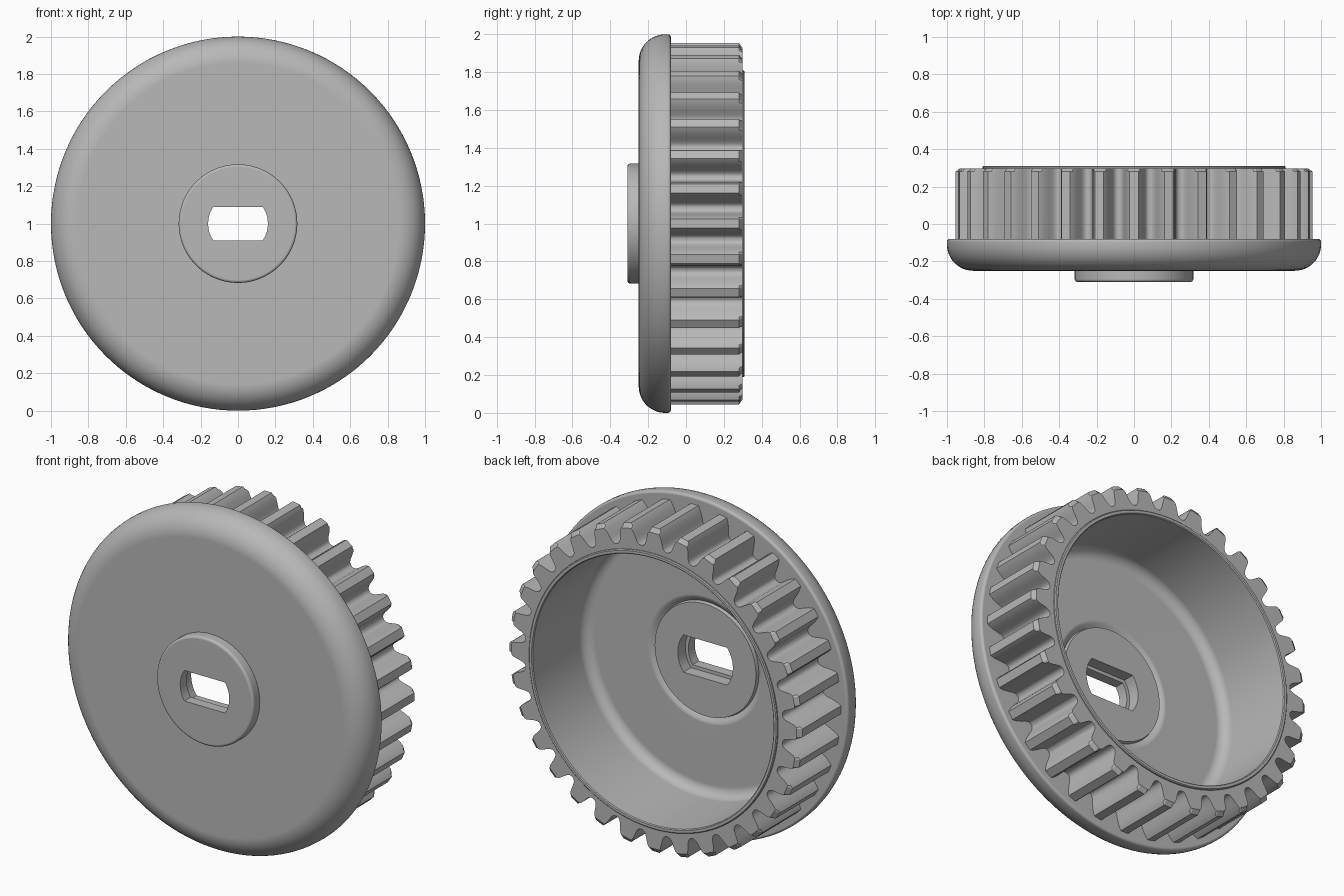
import bpy, bmesh
from math import sin, cos, pi, radians, asin

cube = bpy.data.objects.get("Cube")
if cube:
    bpy.data.objects.remove(cube, do_unlink=True)

grey = bpy.data.materials.new("plain grey")
grey.use_nodes = True
colour = (0.48, 0.48, 0.48, 1)
grey.diffuse_color = colour
grey.node_tree.nodes["Principled BSDF"].inputs["Base Color"].default_value = colour


def polar(r, a, y):
    return (r * cos(a), y, 1 + r * sin(a))


def arc(cr, cy, r, start, end, n=8):
    angles = [radians(start + (end - start) * i / n) for i in range(n + 1)]
    return [(cr + r * cos(a), cy + r * sin(a)) for a in angles]


def finish(bm, name):
    bmesh.ops.recalc_face_normals(bm, faces=bm.faces)
    mesh = bpy.data.meshes.new(name)
    bm.to_mesh(mesh)
    bm.free()
    mesh.materials.append(grey)
    obj = bpy.data.objects.new(name, mesh)
    bpy.context.collection.objects.link(obj)
    return obj


def activate(obj):
    bpy.ops.object.select_all(action='DESELECT')
    obj.select_set(True)
    bpy.context.view_layer.objects.active = obj


def bridge(bm, a, b):
    n = len(a)
    for i in range(n):
        j = (i + 1) % n
        bm.faces.new((a[i], a[j], b[j], b[i]))


def lathe(name, profile, steps=128):
    """Turn (radius, y) points about the wheel axis, closing both ends flat."""
    bm = bmesh.new()
    rings = [[bm.verts.new(polar(r, 2 * pi * i / steps, y)) for i in range(steps)]
             for r, y in profile]
    for a, b in zip(rings, rings[1:]):
        bridge(bm, a, b)
    bm.faces.new(rings[0])
    bm.faces.new(rings[-1])
    return finish(bm, name)


def slot_cutter(name, radius, half_height, y0, y1):
    """Round hole with two flats."""
    a = asin(half_height / radius)
    angles = [-a + 2 * a * i / 8 for i in range(9)]
    angles += [pi + t for t in angles]
    bm = bmesh.new()
    ends = [[bm.verts.new(polar(radius, t, y)) for t in angles] for y in (y0, y1)]
    bridge(bm, *ends)
    for end in ends:
        bm.faces.new(end)
    obj = finish(bm, name)
    obj.hide_render = True
    return obj


def cut(obj, cutter):
    activate(obj)
    mod = obj.modifiers.new("slot", 'BOOLEAN')
    mod.operation = 'DIFFERENCE'
    mod.solver = 'EXACT'
    mod.object = cutter
    bpy.ops.object.modifier_apply(modifier=mod.name)
    bpy.data.objects.remove(cutter, do_unlink=True)


def smooth(obj):
    activate(obj)
    bpy.ops.object.shade_smooth_by_angle(angle=radians(30))
    mod = obj.modifiers.new("flat face normals", 'WEIGHTED_NORMAL')
    mod.keep_sharp = True


# Flange, front boss and hollow cup in one turned profile
profile = arc(0.302, -0.295, 0.015, -90, 0, 4) + [(0.317, -0.25)]
profile += arc(0.86, -0.11, 0.14, -90, 0, 12)
profile += arc(0.985, -0.095, 0.015, 0, 90, 4)
profile += [(0.81, -0.08), (0.81, 0.305), (0.805, 0.31), (0.79, 0.31), (0.785, 0.305)]
profile += arc(0.725, -0.12, 0.06, 0, -90)
# Shallow groove round the inner hub
profile += [(0.375, -0.18), (0.36, -0.184), (0.347, -0.193), (0.335, -0.2), (0.33, -0.18)]
# Hub face runs to a small closed disc that the slot removes
profile = [(0.05, -0.31)] + profile + [(0.05, -0.18)]
body = lathe("flanged_cup", profile)

# Double-flat shaft slot, wider at the back
cut(body, slot_cutter("shaft_slot", 0.16, 0.09, -0.5, 0))
cut(body, slot_cutter("shaft_slot_step", 0.18, 0.11, -0.25, 0))
smooth(body)

# Toothed ring: half tooth as (radius, half width), mirrored and repeated
TEETH = 32
half = [(0.955, 0.024), (0.94, 0.033), (0.92, 0.041), (0.895, 0.048), (0.872, 0.053),
        (0.855, 0.059), (0.845, 0.067), (0.841, 0.076)]
tooth = [(r, -w / r) for r, w in reversed(half)] + [(r, w / r) for r, w in half]
outline = [(r, a + 2 * pi * k / TEETH) for k in range(TEETH) for r, a in tooth]

bm = bmesh.new()
loops = [
    [bm.verts.new(polar(0.8, a, -0.085)) for r, a in outline],
    [bm.verts.new(polar(r, a, -0.085)) for r, a in outline],
    [bm.verts.new(polar(r, a, 0.28)) for r, a in outline],
    [bm.verts.new(polar(min(r, 0.93), a, 0.298)) for r, a in outline],
    [bm.verts.new(polar(0.8, a, 0.298)) for r, a in outline],
]
for i, loop in enumerate(loops):
    bridge(bm, loop, loops[(i + 1) % len(loops)])
smooth(finish(bm, "gear_teeth"))
